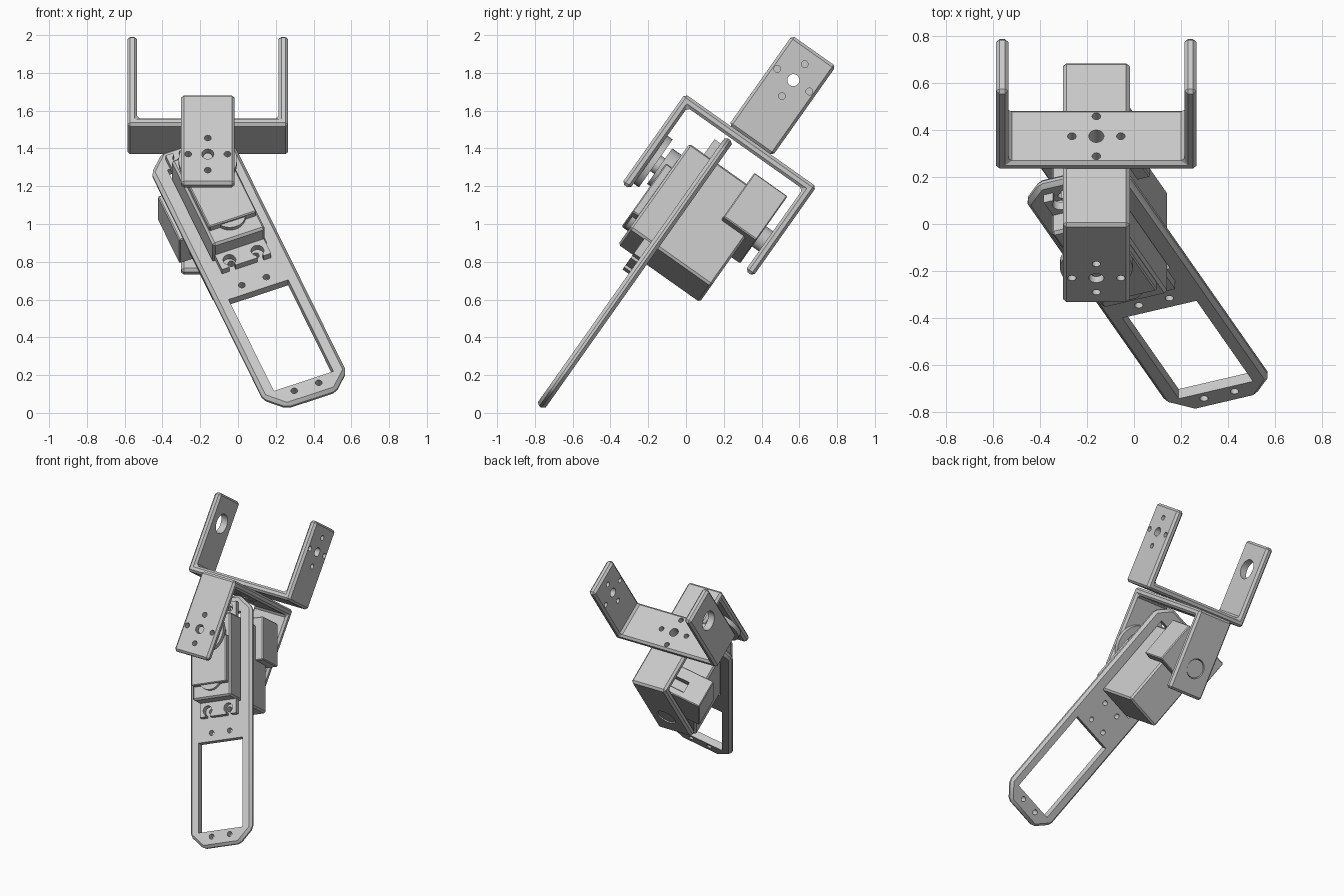
import bpy, bmesh
from math import radians
from mathutils import Matrix, Vector

if "Cube" in bpy.data.objects:
    bpy.data.objects.remove(bpy.data.objects["Cube"], do_unlink=True)

GREY = (0.58, 0.58, 0.58, 1)
metal = bpy.data.materials.new("plain grey")
metal.use_nodes = True
metal.diffuse_color = GREY
metal.node_tree.nodes["Principled BSDF"].inputs["Base Color"].default_value = GREY

# Frames: brackets meet at the joint, the servo swings about its own shaft (local y)
JOINT = Matrix.Translation((-0.16, 0.343, 1.443)) @ Matrix.Rotation(radians(-35.26), 4, 'X')
SERVO = JOINT @ Matrix.Translation((0, 0, -0.39)) @ Matrix.Rotation(radians(-22), 4, 'Y')


def add_prism(bm, outline, y0, y1):
    """Extrude an x-z outline from y0 to y1."""
    face = bm.faces.new([bm.verts.new((x, y0, z)) for x, z in outline])
    made = bmesh.ops.extrude_face_region(bm, geom=[face])["geom"]
    verts = [v for v in made if isinstance(v, bmesh.types.BMVert)]
    bmesh.ops.translate(bm, verts=verts, vec=(0, y1 - y0, 0))
    bmesh.ops.recalc_face_normals(bm, faces=bm.faces)


def add_box(bm, x0, x1, y0, y1, z0, z1):
    add_prism(bm, [(x0, z0), (x1, z0), (x1, z1), (x0, z1)], y0, y1)


def add_rod(bm, centre, radius, length, axis='Y', sides=32):
    turn = {'X': Matrix.Rotation(radians(90), 4, 'Y'),
            'Y': Matrix.Rotation(radians(90), 4, 'X'),
            'Z': Matrix.Identity(4)}[axis]
    bmesh.ops.create_cone(bm, cap_ends=True, segments=sides, radius1=radius, radius2=radius,
                          depth=length, matrix=Matrix.Translation(centre) @ turn)


def add_five_holes(bm, centre, axis):
    """Shaft hole with four screw holes around it."""
    centre = Vector(centre)
    add_rod(bm, centre, 0.032, 0.2, axis)
    for other in {'X': 'YZ', 'Z': 'XY'}[axis]:
        for side in (-1, 1):
            shift = Vector([side * 0.104 * (a == other) for a in 'XYZ'])
            add_rod(bm, centre + shift, 0.018, 0.2, axis, 20)


def make(name, bm, matrix, bevel=0, cutter=None):
    """Turn a bmesh into a finished object, bevelled first and then cut."""
    def to_object(label, source):
        mesh = bpy.data.meshes.new(label)
        source.to_mesh(mesh)
        source.free()
        obj = bpy.data.objects.new(label, mesh)
        bpy.context.collection.objects.link(obj)
        obj.matrix_world = matrix
        return obj

    obj = to_object(name, bm)
    tool = None
    if bevel:
        mod = obj.modifiers.new("Bevel", 'BEVEL')
        mod.width, mod.segments, mod.limit_method = bevel, 1, 'ANGLE'
    if cutter:
        tool = to_object(name + " cutter", cutter)
        tool.hide_render = True
        mod = obj.modifiers.new("Holes", 'BOOLEAN')
        mod.operation, mod.solver, mod.object = 'DIFFERENCE', 'EXACT', tool
    bpy.context.view_layer.update()
    baked = bpy.data.meshes.new_from_object(obj.evaluated_get(bpy.context.evaluated_depsgraph_get()))
    obj.modifiers.clear()
    obj.data = baked
    if tool:
        bpy.data.objects.remove(tool, do_unlink=True)
    obj.data.materials.clear()
    obj.data.materials.append(metal)
    bpy.ops.object.select_all(action='DESELECT')
    obj.select_set(True)
    bpy.context.view_layer.objects.active = obj
    bpy.ops.object.shade_smooth_by_angle(angle=radians(25))
    return obj


# Two U brackets, back to back and crossed
HALF, THICK, ARM, WIDE = 0.426, 0.052, 0.58, 0.142
inner = HALF - THICK
u_shape = [(-HALF, 0), (HALF, 0), (HALF, ARM), (inner, ARM),
           (inner, THICK), (-inner, THICK), (-inner, ARM), (-HALF, ARM)]
flip = Matrix.Rotation(radians(-90), 4, 'Z') @ Matrix.Rotation(radians(180), 4, 'X')
for name, frame in (("upper_bracket", JOINT), ("lower_bracket", JOINT @ flip)):
    bm, holes = bmesh.new(), bmesh.new()
    add_prism(bm, u_shape, -WIDE, WIDE)
    add_five_holes(holes, (0, 0, 0), 'Z')
    add_five_holes(holes, (HALF, 0, 0.39), 'X')
    add_rod(holes, (-HALF, 0, 0.39), 0.07, 0.2, 'X')
    make(name, bm, frame, 0.015, holes)

# Long mounting plate with clipped corners, window, servo opening and screw holes
W, C, TOP, END = 0.238, 0.098, 0.305, -1.467
bm, holes = bmesh.new(), bmesh.new()
right = [(W - C, END), (W, END + C), (W, TOP - C), (W - C, TOP)]
add_prism(bm, right + [(-x, z) for x, z in reversed(right)], -0.12, -0.07)
add_box(holes, -0.17, 0.17, -0.3, 0.1, -1.355, -0.715)
add_box(holes, -0.155, 0.155, -0.3, 0.1, -0.452, 0.185)
for x in (-0.07, 0.07):
    for z in (-1.394, -0.655, -0.505, 0.215):
        add_rod(holes, (x, -0.1, z), 0.018, 0.3, sides=20)
make("mounting_plate", bm, SERVO, 0.018, holes)

# Servo body
bm = bmesh.new()
add_box(bm, -0.148, 0.148, -0.255, 0.274, -0.447, 0.148)
make("servo_body", bm, SERVO, 0.012)

# Servo ears with open screw slots
for name, z0, z1, hole, edge in (("lower_ear", -0.548, -0.44, -0.504, -0.6),
                                 ("upper_ear", 0.14, 0.25, 0.207, 0.3)):
    bm, holes = bmesh.new(), bmesh.new()
    add_box(bm, -0.14, 0.14, -0.16, -0.12, z0, z1)
    for x in (-0.08, 0.08):
        outline = [(x - 0.018, hole), (x + 0.018, hole), (x + 0.018, edge), (x - 0.018, edge)]
        add_prism(holes, outline, -0.3, 0.0)
    ear = make(name, bm, SERVO, 0, holes)
    # widen each slot into a round screw seat
    seat_bm, seats = bmesh.new(), bmesh.new()
    seat_bm.from_mesh(ear.data)
    for x in (-0.08, 0.08):
        add_rod(seats, (x, -0.15, hole), 0.034, 0.3)
    bpy.data.objects.remove(ear, do_unlink=True)
    make(name, seat_bm, SERVO, 0, seats)

# Gear cover on the front of the servo
bm = bmesh.new()
add_box(bm, -0.135, 0.135, -0.295, -0.25, -0.355, -0.02)
make("gear_cover", bm, SERVO, 0.006)
bm = bmesh.new()
add_rod(bm, (0, -0.26, -0.31), 0.085, 0.04)
make("gear_bump", bm, SERVO)
bm = bmesh.new()
add_rod(bm, (0, -0.28, 0), 0.115, 0.07)
make("shaft_boss", bm, SERVO)

# Output shaft, horn and its screw
for name, y0, y1, radius in (("output_shaft", -0.35, -0.3, 0.05),
                             ("horn_disc", -0.374, -0.34, 0.155),
                             ("horn_screw", -0.40, -0.37, 0.025)):
    bm = bmesh.new()
    add_rod(bm, (0, (y0 + y1) / 2, 0), radius, y1 - y0)
    make(name, bm, SERVO)

# Rear support clip with cable notch, and the pivot pin held in the bracket
bm, holes = bmesh.new(), bmesh.new()
add_box(bm, -0.205, 0.205, 0.115, 0.33, -0.108, 0.2)
add_box(holes, -0.06, 0.06, 0.2, 0.285, 0.1, 0.3)
make("rear_clip", bm, SERVO, 0.006, holes)
bm = bmesh.new()
add_rod(bm, (0, 0.36, 0), 0.065, 0.12)
make("pivot_pin", bm, SERVO)
